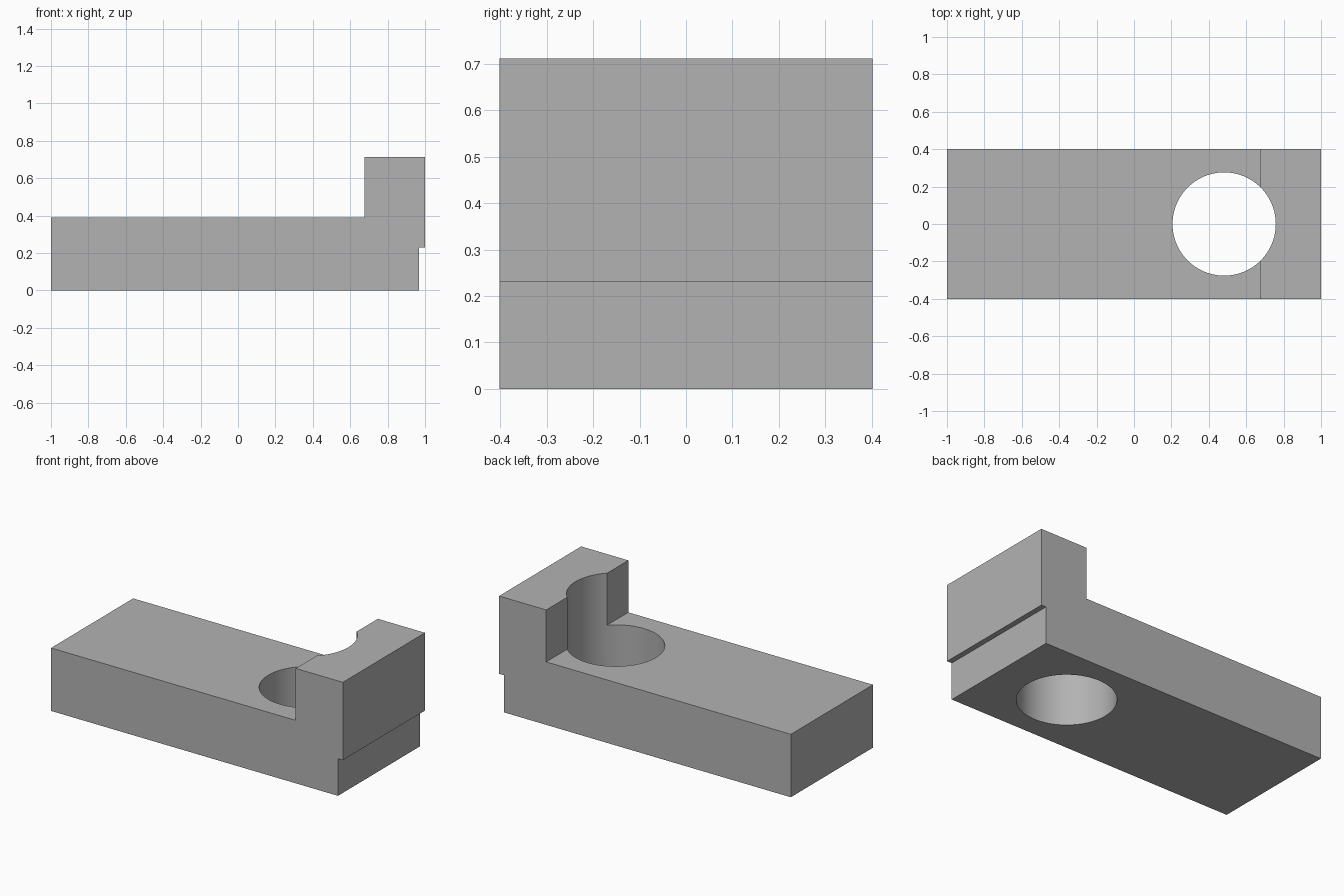
import bpy, bmesh, math

if "Cube" in bpy.data.objects:
    bpy.data.objects.remove(bpy.data.objects["Cube"])

HALF_WIDTH = 0.402

grey = bpy.data.materials.new("mid grey")
grey.diffuse_color = (0.45, 0.45, 0.45, 1)
grey.use_nodes = True
grey.node_tree.nodes["Principled BSDF"].inputs["Base Color"].default_value = grey.diffuse_color

# Block: stepped side profile extruded across the width
profile = [(-1, 0), (0.967, 0), (0.967, 0.23), (1, 0.23),
           (1, 0.712), (0.677, 0.712), (0.677, 0.39), (-1, 0.39)]
bm = bmesh.new()
side = bm.faces.new([bm.verts.new((x, -HALF_WIDTH, z)) for x, z in profile])
swept = bmesh.ops.extrude_face_region(bm, geom=[side])["geom"]
bmesh.ops.translate(bm, vec=(0, 2 * HALF_WIDTH, 0),
                    verts=[v for v in swept if isinstance(v, bmesh.types.BMVert)])
bmesh.ops.recalc_face_normals(bm, faces=bm.faces)
mesh = bpy.data.meshes.new("stepped_block")
bm.to_mesh(mesh)
bm.free()
mesh.materials.append(grey)
block = bpy.data.objects.new("stepped_block", mesh)
bpy.context.collection.objects.link(block)

# Round through hole, biting into the raised end
bpy.ops.mesh.primitive_cylinder_add(vertices=96, radius=0.276, depth=2,
                                    location=(0.482, 0, 0.4))
cutter = bpy.context.object
cutter.name = "hole_cutter"
cutter.hide_render = True
cutter.data.materials.append(grey)

cut = block.modifiers.new("through_hole", 'BOOLEAN')
cut.operation = 'DIFFERENCE'
cut.solver = 'EXACT'
cut.object = cutter
bpy.ops.object.select_all(action='DESELECT')
block.select_set(True)
bpy.context.view_layer.objects.active = block
bpy.ops.object.modifier_apply(modifier=cut.name)
bpy.data.objects.remove(cutter)

# Smooth hole wall, sharp block edges
bpy.ops.object.shade_smooth_by_angle(angle=math.radians(30))
